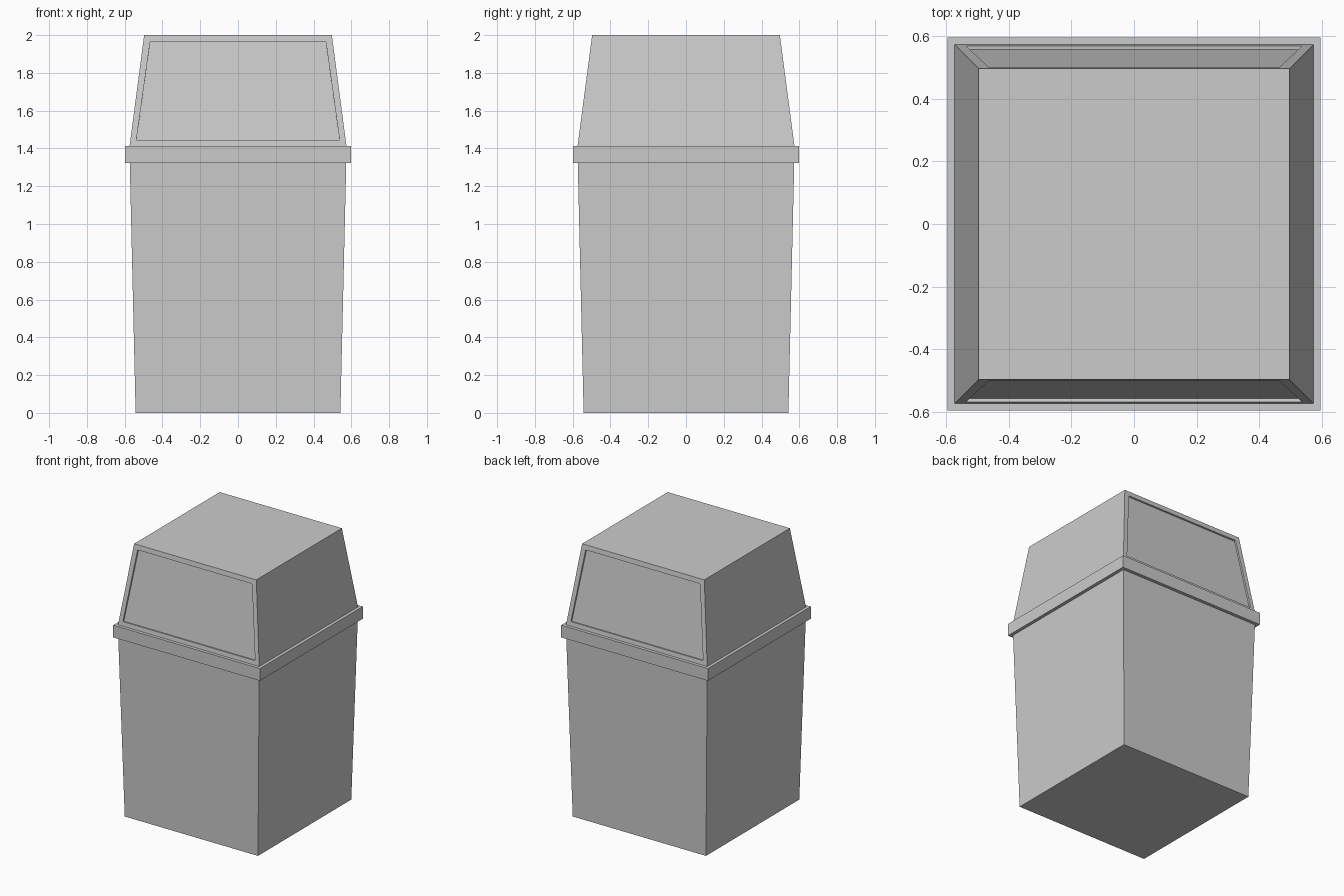
import bpy, bmesh

if "Cube" in bpy.data.objects:
    bpy.data.objects.remove(bpy.data.objects["Cube"])


def frustum(name, z0, half0, z1, half1, recess=False):
    """Square tapered block; optionally sinks a framed panel into front and back."""
    bm = bmesh.new()
    rings = []
    for z, h in ((z0, half0), (z1, half1)):
        rings.append([bm.verts.new((sx * h, sy * h, z))
                      for sx, sy in ((-1, -1), (1, -1), (1, 1), (-1, 1))])
    low, high = rings
    bm.faces.new(low[::-1])
    bm.faces.new(high)
    for i in range(4):
        j = (i + 1) % 4
        bm.faces.new((low[i], low[j], high[j], high[i]))
    bm.normal_update()
    if recess:
        panels = [f for f in bm.faces if abs(f.normal.y) > 0.5]
        # Flat frame around each flap, then the sunken flap itself
        bmesh.ops.inset_individual(bm, faces=panels, thickness=0.048, depth=0)
        bmesh.ops.inset_individual(bm, faces=panels, thickness=0, depth=-0.012)
    mesh = bpy.data.meshes.new(name)
    bm.to_mesh(mesh)
    bm.free()
    obj = bpy.data.objects.new(name, mesh)
    bpy.context.collection.objects.link(obj)
    return obj


# Tapered bin body
frustum("bin_body", 0, 0.542, 1.323, 0.573)
# Overhanging rim of the lid
frustum("lid_rim", 1.323, 0.597, 1.413, 0.597)
# Hood with recessed flaps front and back
frustum("lid_hood", 1.413, 0.574, 2.0, 0.497, recess=True)
